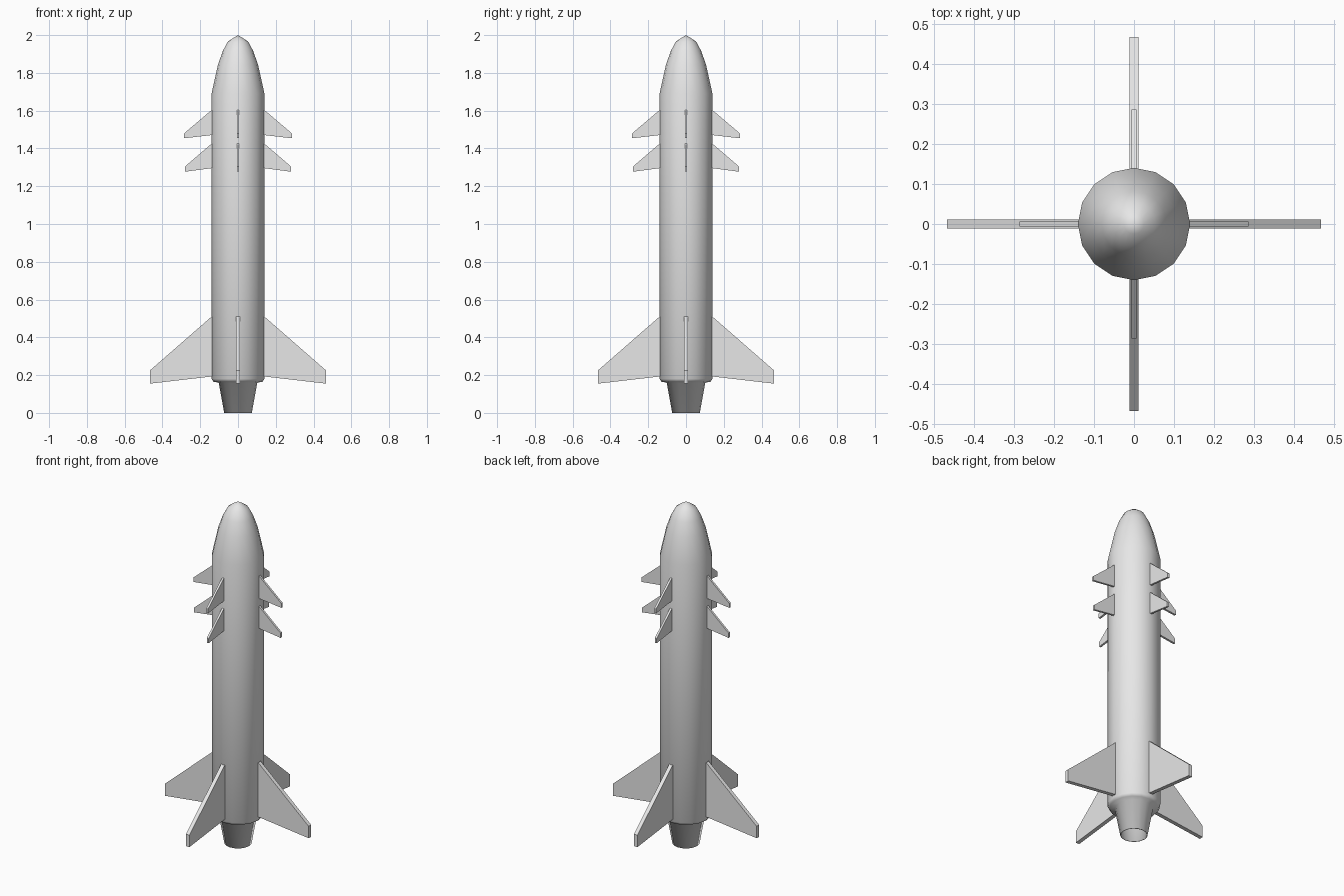
import bpy
import bmesh
import math
from mathutils import Matrix

cube = bpy.data.objects.get("Cube")
if cube:
    bpy.data.objects.remove(cube, do_unlink=True)

GREY = (0.8, 0.8, 0.8, 1.0)
grey = bpy.data.materials.new("light_grey")
grey.use_nodes = True
grey.diffuse_color = GREY
grey.node_tree.nodes["Principled BSDF"].inputs["Base Color"].default_value = GREY


def add_object(name, bm, smooth=False):
    """Turn a bmesh into a named grey object."""
    bmesh.ops.recalc_face_normals(bm, faces=bm.faces)
    for face in bm.faces:
        face.smooth = smooth
    mesh = bpy.data.meshes.new(name)
    bm.to_mesh(mesh)
    bm.free()
    mesh.materials.append(grey)
    obj = bpy.data.objects.new(name, mesh)
    bpy.context.collection.objects.link(obj)
    return obj


def lathe(name, profile, sides=16):
    """Spin (radius, height) points around the z axis."""
    bm = bmesh.new()
    verts = [bm.verts.new((r, 0, z)) for r, z in profile]
    edges = [bm.edges.new(pair) for pair in zip(verts, verts[1:])]
    bmesh.ops.spin(bm, geom=verts + edges, cent=(0, 0, 0), axis=(0, 0, 1),
                   angle=math.tau, steps=sides)
    bmesh.ops.remove_doubles(bm, verts=bm.verts, dist=0.0005)
    return add_object(name, bm, smooth=True)


def fin(name, outline, thickness, angle):
    """Extrude a flat (radius, height) outline and turn it about z."""
    bm = bmesh.new()
    face = bm.faces.new([bm.verts.new((r, -thickness / 2, z)) for r, z in outline])
    moved = bmesh.ops.extrude_face_region(bm, geom=[face])["geom"]
    bmesh.ops.translate(bm, vec=(0, thickness, 0),
                        verts=[v for v in moved if isinstance(v, bmesh.types.BMVert)])
    bmesh.ops.transform(bm, matrix=Matrix.Rotation(angle, 4, "Z"), verts=bm.verts)
    return add_object(name, bm)


# Fuselage with rounded nose, narrowing tail and hollow nozzle
lathe("fuselage", [
    (0, 2.0), (0.025, 1.985), (0.054, 1.965), (0.081, 1.915), (0.107, 1.84),
    (0.14, 1.69), (0.14, 0.18), (0.13, 0.165), (0.102, 0.16),
    (0.073, 0.0), (0.069, 0.0), (0.09, 0.14), (0, 0.14),
])

# Three rings of four fins: outline, thickness
fin_rings = {
    "tail_fin": ([(0.12, 0.527), (0.466, 0.225), (0.466, 0.155), (0.12, 0.195)], 0.023),
    "lower_canard": ([(0.12, 1.442), (0.28, 1.305), (0.28, 1.277), (0.12, 1.298)], 0.012),
    "upper_canard": ([(0.12, 1.62), (0.285, 1.48), (0.285, 1.454), (0.12, 1.473)], 0.012),
}
for name, (outline, thickness) in fin_rings.items():
    for i, side in enumerate(("left", "back", "right", "front")):
        fin(f"{name}_{side}", outline, thickness, i * math.pi / 2)
